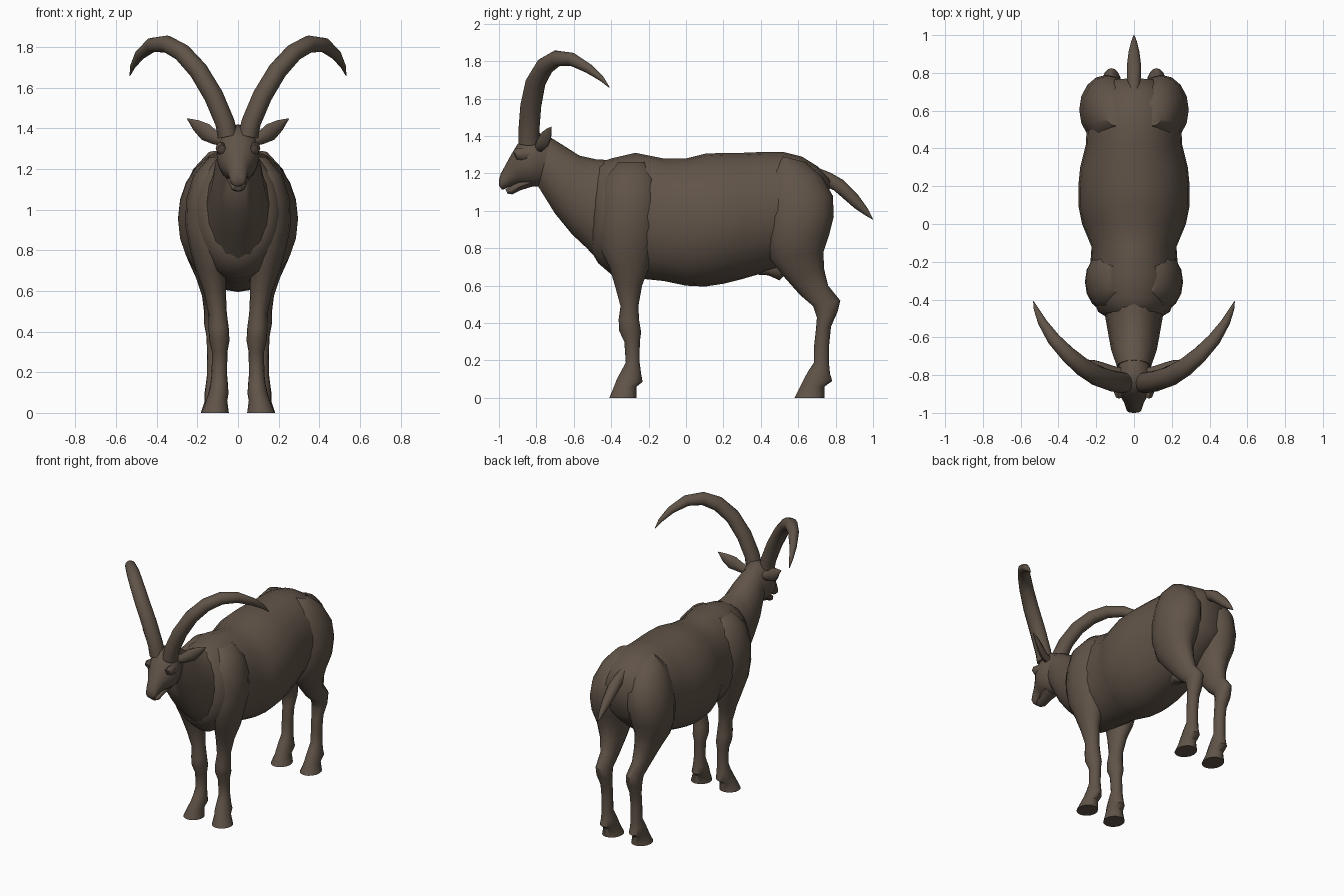
import bpy, bmesh, math
from mathutils import Vector

hide = bpy.data.materials.new("brown hide")
hide.diffuse_color = (0.118, 0.088, 0.065, 1)


def skin(name, loops, mirror=False, angle=50):
    """Join a list of point rings into a closed, smooth tube."""
    bm = bmesh.new()
    rows = [[bm.verts.new(p) for p in loop] for loop in loops]
    n = len(rows[0])
    for a, b in zip(rows, rows[1:]):
        for i in range(n):
            j = (i + 1) % n
            bm.faces.new((a[i], a[j], b[j], b[i]))
    bm.faces.new(rows[0])
    bm.faces.new(rows[-1])
    bmesh.ops.recalc_face_normals(bm, faces=bm.faces[:])
    me = bpy.data.meshes.new(name)
    bm.to_mesh(me)
    bm.free()
    me.shade_smooth()
    me.set_sharp_from_angle(angle=math.radians(angle))
    me.materials.append(hide)
    ob = bpy.data.objects.new(name, me)
    bpy.context.collection.objects.link(ob)
    if mirror:
        ob.modifiers.new("mirror", 'MIRROR').use_mirror_merge = False
    return ob


def loft(name, rings, mirror=False, n=16):
    """Rings: (y, z) of one edge, (y, z) of the other, half width, centre x."""
    loops = []
    for ya, za, yb, zb, w, *cx in rings:
        x = cx[0] if cx else 0
        loop = []
        for i in range(n):
            t = 2 * math.pi * i / n
            f = (1 - math.cos(t)) / 2
            loop.append((x + w * math.sin(t), ya + (yb - ya) * f, za + (zb - za) * f))
        loops.append(loop)
    return skin(name, loops, mirror)


def tube(name, path, side, mirror=True, n=12):
    """Path: (x, y, z, radius along side, radius across)."""
    pts = [Vector(p[:3]) for p in path]
    loops = []
    for k, p in enumerate(path):
        d = (pts[min(k + 1, len(pts) - 1)] - pts[max(k - 1, 0)]).normalized()
        u = Vector(side)
        u = (u - d * u.dot(d)).normalized()
        v = d.cross(u)
        loops.append([pts[k] + u * p[3] * math.cos(2 * math.pi * i / n)
                      + v * p[4] * math.sin(2 * math.pi * i / n) for i in range(n)])
    return skin(name, loops, mirror)


# barrel of the body
loft("torso", [
    (-.48, 1.22, -.51, .79, .14), (-.46, 1.26, -.47, .72, .19),
    (-.40, 1.28, -.40, .66, .215), (-.27, 1.31, -.27, .64, .235),
    (-.12, 1.28, -.12, .625, .225), (0, 1.28, 0, .60, .275),
    (.10, 1.305, .10, .595, .295), (.20, 1.31, .20, .61, .295),
    (.30, 1.31, .30, .635, .285), (.42, 1.315, .42, .67, .255),
    (.52, 1.315, .52, .70, .25), (.62, 1.29, .60, .76, .235),
    (.70, 1.24, .68, .83, .20), (.77, 1.17, .75, .90, .12)], n=24)

# neck, head and lower jaw
loft("neck", [
    (-.72, 1.39, -.79, 1.13, .09), (-.64, 1.34, -.70, .985, .12),
    (-.57, 1.295, -.61, .875, .135), (-.48, 1.275, -.53, .80, .15),
    (-.38, 1.27, -.42, .68, .17)])
loft("head", [
    (-.71, 1.38, -.75, 1.15, .075), (-.79, 1.42, -.79, 1.13, .10),
    (-.86, 1.405, -.83, 1.13, .105), (-.905, 1.35, -.86, 1.135, .095),
    (-.935, 1.30, -.89, 1.14, .072), (-.965, 1.245, -.925, 1.135, .052),
    (-.99, 1.20, -.95, 1.125, .044), (-1.0, 1.165, -.975, 1.115, .038),
    (-1.0, 1.135, -.985, 1.115, .022)])
loft("lower_jaw", [
    (-.84, 1.19, -.82, 1.13, .06), (-.90, 1.16, -.885, 1.11, .045),
    (-.945, 1.125, -.93, 1.088, .034), (-.965, 1.115, -.955, 1.092, .02)], n=10)
loft("brows", [
    (-.915, 1.295, -.905, 1.275, .006, .075), (-.925, 1.32, -.88, 1.265, .022, .08),
    (-.90, 1.335, -.85, 1.27, .025, .085), (-.83, 1.33, -.81, 1.28, .01, .085)],
    mirror=True, n=8)

# sweeping horns
tube("horns", [
    (.05, -.84, 1.36, .05, .055), (.065, -.84, 1.43, .048, .056),
    (.12, -.83, 1.56, .048, .056), (.195, -.805, 1.685, .047, .054),
    (.275, -.755, 1.773, .045, .05), (.35, -.69, 1.815, .042, .044),
    (.425, -.61, 1.81, .035, .036), (.485, -.52, 1.76, .024, .026),
    (.518, -.45, 1.705, .013, .014), (.532, -.41, 1.66, .002, .002)], (-1, 0, .6))

# leaf shaped ears
tube("ears", [
    (.07, -.785, 1.34, .03, .025), (.115, -.775, 1.355, .035, .025),
    (.16, -.755, 1.382, .045, .02), (.205, -.735, 1.415, .03, .012),
    (.25, -.72, 1.448, .002, .002)], (.3, .3, -1), n=8)

# front legs with shoulder
loft("front_legs", [
    (-.36, 1.26, -.22, 1.26, .04, .10), (-.44, 1.17, -.16, 1.17, .09, .13),
    (-.46, 1.05, -.14, 1.05, .12, .135), (-.47, .92, -.14, .92, .13, .13),
    (-.46, .80, -.17, .80, .105, .13), (-.41, .70, -.20, .69, .075, .13),
    (-.38, .60, -.235, .60, .055, .115), (-.35, .49, -.255, .49, .045, .10),
    (-.36, .42, -.25, .41, .05, .095), (-.358, .36, -.24, .35, .05, .092),
    (-.33, .30, -.247, .30, .038, .09), (-.322, .19, -.248, .19, .038, .092),
    (-.345, .145, -.24, .13, .044, .093), (-.37, .10, -.232, .085, .05, .097),
    (-.385, .06, -.265, .06, .052, .105), (-.41, 0, -.265, 0, .068, .113)], mirror=True)

# hind legs with haunch
loft("hind_legs", [
    (.52, 1.29, .64, 1.26, .05, .10), (.45, 1.22, .73, 1.18, .10, .12),
    (.425, 1.10, .785, 1.08, .135, .135), (.42, .97, .79, .97, .145, .145),
    (.425, .85, .765, .87, .13, .155), (.45, .74, .735, .78, .10, .15),
    (.53, .64, .738, .69, .072, .135), (.61, .55, .76, .60, .052, .125),
    (.68, .49, .825, .52, .048, .12), (.70, .43, .81, .46, .05, .118),
    (.695, .37, .775, .38, .04, .115), (.685, .28, .765, .28, .037, .115),
    (.685, .19, .765, .18, .038, .115), (.655, .145, .77, .13, .044, .115),
    (.63, .10, .782, .09, .05, .115), (.605, .05, .74, .06, .05, .115),
    (.58, 0, .74, 0, .068, .115)], mirror=True)

# tail and belly sheath
loft("tail", [
    (.68, 1.24, .72, 1.14, .025), (.77, 1.205, .79, 1.11, .038),
    (.84, 1.165, .825, 1.08, .04), (.92, 1.085, .90, 1.015, .03),
    (.97, 1.015, .96, .975, .016), (1.0, .957, .998, .953, .003)], n=10)
loft("belly_sheath", [
    (.36, .72, .36, .66, .04), (.44, .74, .44, .655, .055),
    (.50, .75, .50, .628, .04), (.56, .76, .54, .67, .02)], n=10)
